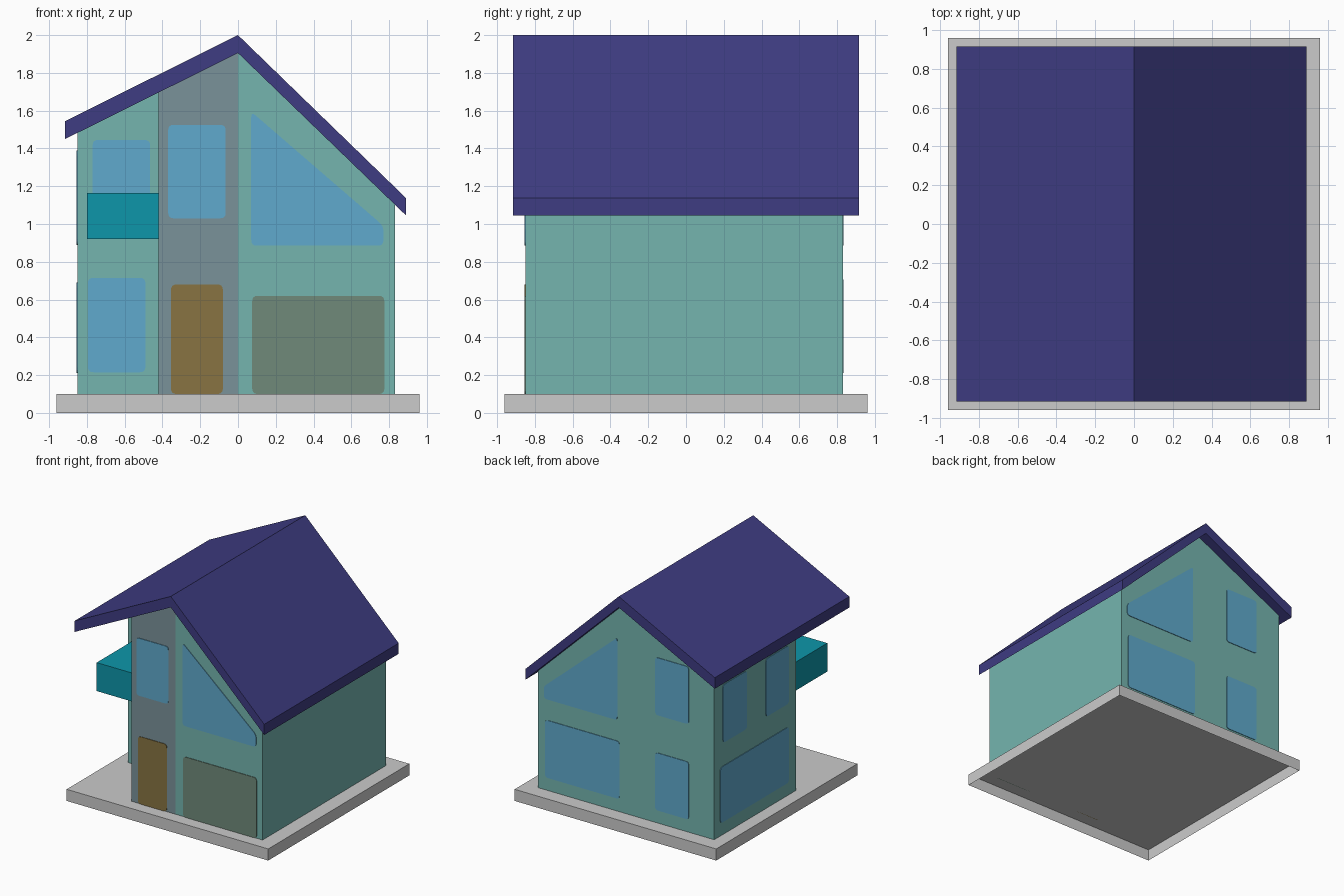
import bpy, bmesh
from mathutils import Vector

if "Cube" in bpy.data.objects:
    bpy.data.objects.remove(bpy.data.objects["Cube"])


def srgb(r, g, b):
    def lin(c):
        c /= 255
        return c / 12.92 if c <= 0.04045 else ((c + 0.055) / 1.055) ** 2.4
    return (lin(r), lin(g), lin(b), 1)


def material(name, *rgb):
    m = bpy.data.materials.new(name)
    m.diffuse_color = srgb(*rgb)
    m.use_nodes = True
    m.node_tree.nodes["Principled BSDF"].inputs["Base Color"].default_value = m.diffuse_color
    return m


GREEN = material("wall green", 117, 181, 175)
GREY = material("entrance grey", 122, 146, 154)
ROOF = material("roof navy", 62, 60, 130)
SLAB = material("slab grey", 203, 203, 203)
TEAL = material("balcony teal", 13, 150, 170)
GLASS = material("window blue", 96, 170, 205)
DOOR = material("door brown", 136, 116, 66)
GARAGE = material("garage grey green", 112, 138, 122)


def finish(name, bm, *mats):
    me = bpy.data.meshes.new(name)
    bm.to_mesh(me)
    bm.free()
    for m in mats:
        me.materials.append(m)
    ob = bpy.data.objects.new(name, me)
    bpy.context.collection.objects.link(ob)
    return ob


def prism(name, points, offset, mat):
    """Closed solid from a flat outline pushed along an offset."""
    bm = bmesh.new()
    face = bm.faces.new([bm.verts.new(p) for p in points])
    res = bmesh.ops.extrude_face_region(bm, geom=[face], use_keep_orig=True)
    top = [v for v in res["geom"] if isinstance(v, bmesh.types.BMVert)]
    bmesh.ops.translate(bm, verts=top, vec=offset)
    bmesh.ops.recalc_face_normals(bm, faces=bm.faces)
    return finish(name, bm, mat)


def box_points(x0, x1, y0, y1, z):
    return [(x0, y0, z), (x1, y0, z), (x1, y1, z), (x0, y1, z)]


# Base slab, open underneath
slab = prism("base_slab", box_points(-0.96, 0.96, -0.96, 0.96, 0), (0, 0, 0.1), SLAB)
bm = bmesh.new()
bm.from_mesh(slab.data)
bmesh.ops.delete(bm, geom=[f for f in bm.faces if f.calc_center_median().z < 0.01],
                 context='FACES_ONLY')
bm.to_mesh(slab.data)
bm.free()


# Walls: L-shaped footprint, tops follow the roof; entrance tower is grey
def under_roof(x):
    return 1.91 - (-0.497 * x if x < 0 else 0.966 * x)


FRONT, RECESS, BACK, LEFT, RIGHT, TOWER = -0.85, -0.28, 0.83, -0.85, 0.83, -0.42
foot = [(LEFT, RECESS), (TOWER, RECESS), (TOWER, FRONT), (0, FRONT),
        (RIGHT, FRONT), (RIGHT, BACK), (0, BACK), (LEFT, BACK)]
bm = bmesh.new()
low = [bm.verts.new((x, y, 0.1)) for x, y in foot]
high = [bm.verts.new((x, y, under_roof(x))) for x, y in foot]
for i in range(len(foot)):
    j = (i + 1) % len(foot)
    f = bm.faces.new((low[i], low[j], high[j], high[i]))
    c = f.calc_center_median()
    f.material_index = int(TOWER - 0.01 < c.x < 0 and c.y < RECESS - 0.05)
finish("walls", bm, GREEN, GREY)

# Roof: uneven gable with upright eave ends
roof = [(-0.915, 1.545), (0, 2.0), (0.89, 1.137), (0.89, 1.045), (0, 1.905), (-0.915, 1.45)]
prism("roof", [(x, -0.915, z) for x, z in roof], (0, 1.83, 0), ROOF)

# Balcony in the recess
prism("balcony", box_points(-0.80, TOWER, -0.78, RECESS, 0.92), (0, 0, 0.245), TEAL)


# Painted plates with rounded corners
def rounded(pts, r=0.03, steps=4):
    out = []
    pts = [Vector(p) for p in pts]
    for i, p in enumerate(pts):
        a = p + (pts[i - 1] - p).normalized() * r
        b = p + (pts[(i + 1) % len(pts)] - p).normalized() * r
        for k in range(steps + 1):
            t = k / steps
            out.append(a * (1 - t) ** 2 + p * 2 * t * (1 - t) + b * t * t)
    return out


def plate(name, side, pos, outline, mat):
    """side: 'y' plates use (x, z), 'x' plates use (y, z); pos is the wall plane."""
    out = -0.005 if pos < 0 else 0.005
    pts = rounded(outline)
    if side == 'y':
        prism(name, [(u, pos, v) for u, v in pts], (0, out, 0), mat)
    else:
        prism(name, [(pos, u, v) for u, v in pts], (out, 0, 0), mat)


def rect(u0, u1, v0, v1):
    return [(u0, v0), (u1, v0), (u1, v1), (u0, v1)]


slanted = [(0.07, 0.885), (0.77, 0.885), (0.77, 0.99), (0.07, 1.595)]
for name, side, pos, outline, mat in [
    ("front_slanted_window", 'y', FRONT, slanted, GLASS),
    ("tower_window", 'y', FRONT, rect(-0.37, -0.065, 1.03, 1.525), GLASS),
    ("front_door", 'y', FRONT, rect(-0.355, -0.08, 0.1, 0.68), DOOR),
    ("garage_door", 'y', FRONT, rect(0.075, 0.775, 0.1, 0.62), GARAGE),
    ("recess_lower_window", 'y', RECESS, rect(-0.795, -0.49, 0.215, 0.715), GLASS),
    ("recess_upper_window", 'y', RECESS, rect(-0.77, -0.465, 0.95, 1.445), GLASS),
    ("back_slanted_window", 'y', BACK, slanted, GLASS),
    ("back_wide_window", 'y', BACK, rect(0.05, 0.76, 0.21, 0.705), GLASS),
    ("back_upper_window", 'y', BACK, rect(-0.61, -0.29, 1.03, 1.525), GLASS),
    ("back_lower_window", 'y', BACK, rect(-0.61, -0.29, 0.21, 0.705), GLASS),
    ("left_wide_window", 'x', LEFT, rect(-0.18, 0.75, 0.21, 0.69), GLASS),
    ("left_upper_window_back", 'x', LEFT, rect(0.39, 0.715, 0.89, 1.39), GLASS),
    ("left_upper_window_front", 'x', LEFT, rect(-0.18, 0.13, 0.89, 1.39), GLASS),
]:
    plate(name, side, pos, outline, mat)
